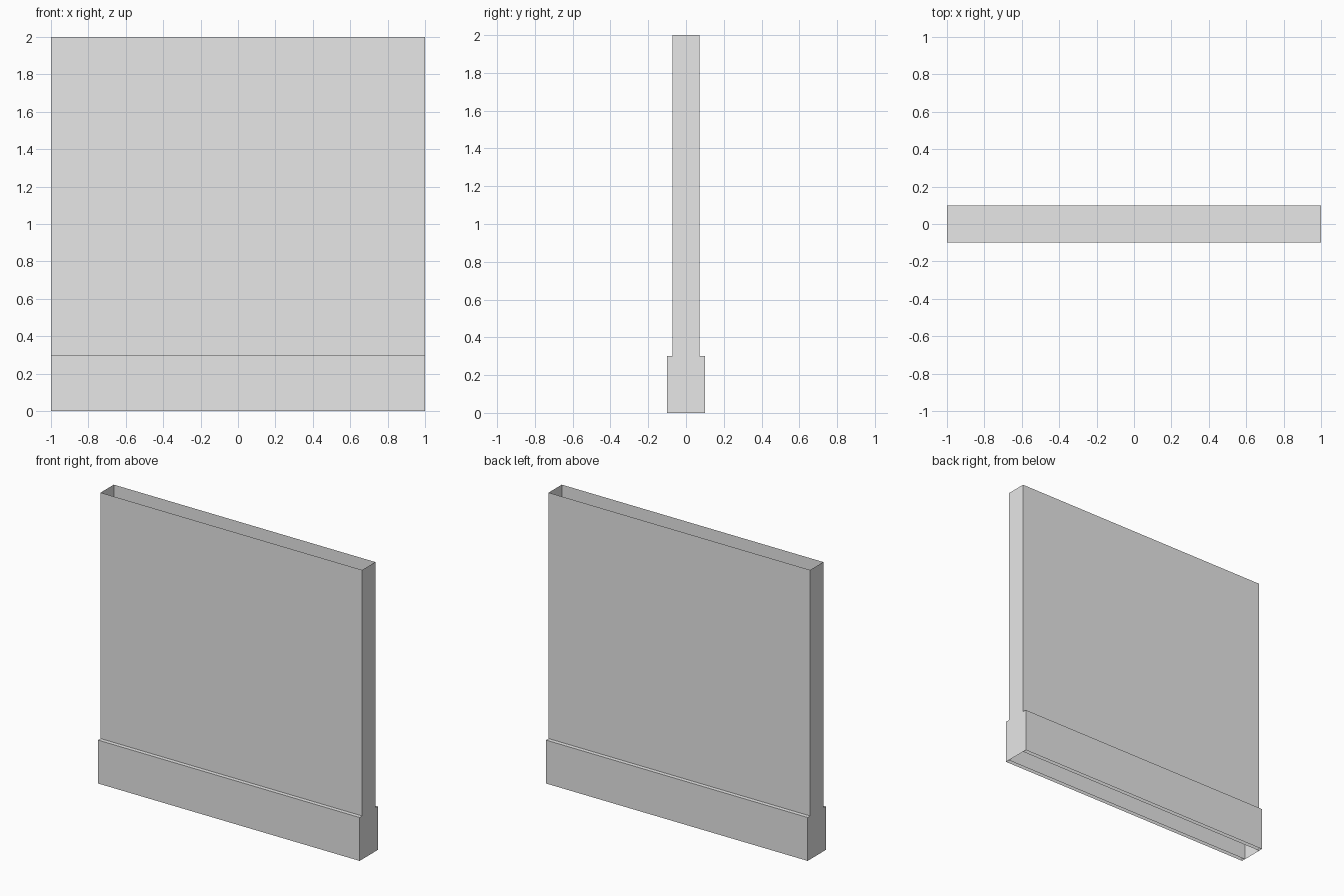
import bpy
import bmesh

# Remove the default cube
cube = bpy.data.objects.get("Cube")
if cube:
    bpy.data.objects.remove(cube, do_unlink=True)

# Single plain grey
grey = bpy.data.materials.new("light_grey")
grey.use_nodes = True
grey.diffuse_color = (0.8, 0.8, 0.8, 1)
grey.node_tree.nodes["Principled BSDF"].inputs["Base Color"].default_value = grey.diffuse_color


def shell(name, depth, height, open_top):
    """Two-unit-wide box standing on the ground, open below and optionally above."""
    bm = bmesh.new()
    bmesh.ops.create_cube(bm, size=1)
    for v in bm.verts:
        v.co.x *= 2
        v.co.y *= depth
        v.co.z = (v.co.z + 0.5) * height
    bm.normal_update()
    openings = [f for f in bm.faces
                if f.normal.z < -0.5 or (open_top and f.normal.z > 0.5)]
    bmesh.ops.delete(bm, geom=openings, context='FACES_ONLY')
    mesh = bpy.data.meshes.new(name)
    bm.to_mesh(mesh)
    bm.free()
    mesh.materials.append(grey)
    obj = bpy.data.objects.new(name, mesh)
    bpy.context.collection.objects.link(obj)
    return obj


# Thin hollow wall panel, open at both ends
shell("wall_panel", 0.144, 2, True)
# Wider skirting around its foot, closed on top
shell("skirting_base", 0.2, 0.3, False)
